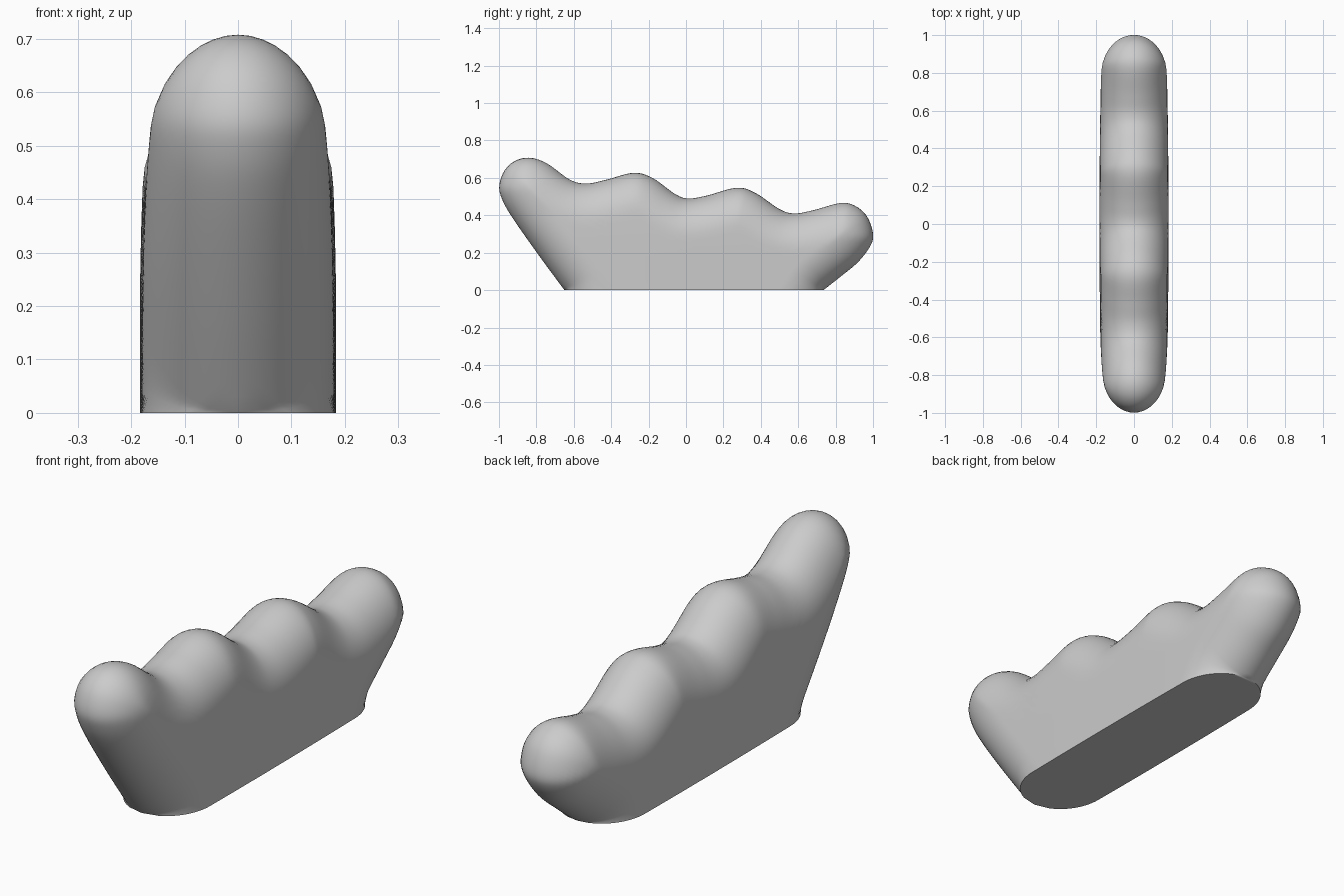
import bpy, bmesh, math
from mathutils import Vector

if "Cube" in bpy.data.objects:
    bpy.data.objects.remove(bpy.data.objects["Cube"])

# Side outline (y, z) running from the front foot, over four knuckles, to the back foot
KEYS = [(-.65, 0), (-.79, .19), (-.93, .39), (-.985, .49), (-.998, .56), (-.97, .64),
        (-.91, .693), (-.83, .707), (-.74, .675), (-.62, .59), (-.53, .57), (-.42, .592),
        (-.28, .627), (-.18, .60), (-.06, .515), (.01, .49), (.11, .505), (.27, .547),
        (.37, .52), (.50, .433), (.58, .41), (.68, .427), (.83, .466), (.91, .447),
        (.97, .39), (1.0, .30), (.985, .235), (.92, .15), (.83, .075), (.735, 0)]
STEPS, ROWS, RADIUS = 6, 18, 0.2


def spline(points, steps):
    p = [Vector(q) for q in points]
    p = [2 * p[0] - p[1]] + p + [2 * p[-1] - p[-2]]
    out = []
    for i in range(1, len(p) - 2):
        a, b, c, d = p[i - 1:i + 3]
        for s in range(steps):
            t = s / steps
            out.append(.5 * (2 * b + (c - a) * t + (2 * a - 5 * b + 4 * c - d) * t * t
                             + (3 * b - a - 3 * c + d) * t ** 3))
    return out + [p[-2]]


outline = spline(KEYS, STEPS)
lengths = [0.0]
for a, b in zip(outline, outline[1:]):
    lengths.append(lengths[-1] + (b - a).length)


def edge_distance(q):
    best = 9.0
    for a, b in zip(outline, outline[1:]):
        e = b - a
        t = max(0, min(1, (q - a).dot(e) / e.length_squared))
        best = min(best, (q - a - e * t).length_squared)
    return math.sqrt(best)


def half_width(q):
    d = min(edge_distance(q) / RADIUS, 1)
    full = .183 - .013 * abs(q.x) ** 2 - .05 * max(0, q.y - .25) ** 1.5
    return full * math.sqrt(max(0, 1 - (1 - d) ** 2))


# Inflate the outline into two mirrored sides, meeting along the ridge
bm = bmesh.new()
sides = ([], [])
for p, length in zip(outline, lengths):
    foot = Vector((-.65 + 1.385 * length / lengths[-1], 0))
    columns = ([], [])
    for j in range(ROWS + 1):
        q = p.lerp(foot, (j / ROWS) ** 2)
        x = half_width(q) if j else 0
        for sign, col in zip((1, -1), columns):
            col.append(bm.verts.new((sign * x, q.x, q.y)))
    for side, col in zip(sides, columns):
        side.append(col)

for side in sides:
    for a, b in zip(side, side[1:]):
        for j in range(ROWS):
            bm.faces.new((a[j], a[j + 1], b[j + 1], b[j]))

# Flat base
for i in range(len(outline) - 1):
    bm.faces.new((sides[0][i][-1], sides[1][i][-1], sides[1][i + 1][-1], sides[0][i + 1][-1]))

bmesh.ops.remove_doubles(bm, verts=bm.verts, dist=.0004)
bmesh.ops.dissolve_degenerate(bm, edges=bm.edges, dist=.0002)
bmesh.ops.recalc_face_normals(bm, faces=bm.faces)
mesh = bpy.data.meshes.new("knuckle_ridge")
bm.to_mesh(mesh)
bm.free()
ridge = bpy.data.objects.new("knuckle_ridge", mesh)
bpy.context.collection.objects.link(ridge)
bpy.context.view_layer.objects.active = ridge
ridge.select_set(True)
bpy.ops.object.shade_smooth_by_angle(angle=math.radians(50))
